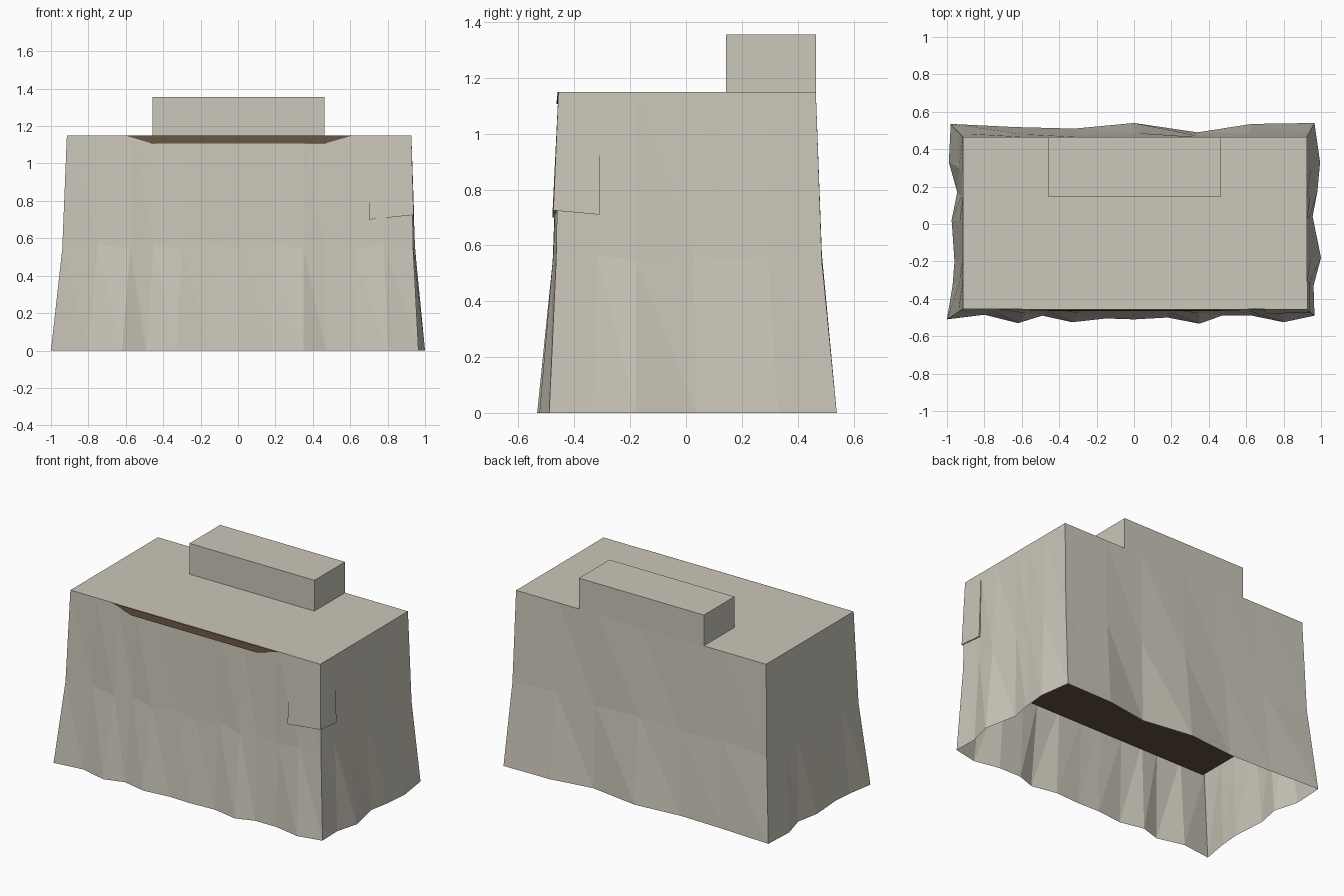
import bpy, bmesh

if "Cube" in bpy.data.objects:
    bpy.data.objects.remove(bpy.data.objects["Cube"])

TOP_Z, MID_Z, BODY_Z = 1.15, 0.555, 0.515
X0, X1, Y0, Y1 = -0.915, 0.925, -0.455, 0.465   # flat top of the cloth


def material(name, rgb):
    mat = bpy.data.materials.new(name)
    mat.diffuse_color = (*rgb, 1)
    mat.use_nodes = True
    mat.node_tree.nodes["Principled BSDF"].inputs["Base Color"].default_value = mat.diffuse_color
    return mat


wood = material("dark_wood", (0.13, 0.085, 0.055))
linen = material("linen", (0.60, 0.57, 0.49))


def finish(name, bm, mat, fix=True):
    if fix:
        bmesh.ops.recalc_face_normals(bm, faces=bm.faces[:])
    me = bpy.data.meshes.new(name)
    bm.to_mesh(me)
    bm.free()
    ob = bpy.data.objects.new(name, me)
    bpy.context.collection.objects.link(ob)
    me.materials.append(mat)
    return ob


def loft(name, low, high, mat):
    """Closed solid between two matching loops of 3D points."""
    bm = bmesh.new()
    a = [bm.verts.new(p) for p in low]
    b = [bm.verts.new(p) for p in high]
    n = len(a)
    for i in range(n):
        j = (i + 1) % n
        bm.faces.new((a[i], a[j], b[j], b[i]))
    bm.faces.new(a[::-1])
    bm.faces.new(b)
    return finish(name, bm, mat)


def rect(x0, x1, y0, y1, z):
    return [(x0, y0, z), (x1, y0, z), (x1, y1, z), (x0, y1, z)]


# Wavy hem of the cloth, one list per side, each starting at a corner
front = [(-1, -.51), (-.8, -.485), (-.62, -.53), (-.49, -.49), (-.33, -.525), (-.15, -.505),
         (0, -.51), (.18, -.5), (.35, -.533), (.47, -.49), (.63, -.49), (.8, -.525)]
right = [(.965, -.49), (.96, -.33), (1, -.18), (.955, .04), (.98, .17), (.995, .33)]
back = [(.965, .54), (.63, .535), (.34, .49), (0, .54), (-.32, .51), (-.63, .518)]
left = [(-.98, .535), (-.99, .33), (-.945, .17), (-.975, .02), (-.96, -.2), (-.97, -.33)]
sides = [front, right, back, left]
corners = [(X0, Y0), (X1, Y0), (X1, Y1), (X0, Y1)]

# Draped cloth: hem, knee and top rings, open below
bm = bmesh.new()
hem, knee, top = [], [], []
for s, pts in enumerate(sides):
    axis = s % 2
    start, end = pts[0][axis], sides[(s + 1) % 4][0][axis]
    c0, c1 = corners[s], corners[(s + 1) % 4]
    for k, (x, y) in enumerate(pts):
        t = ((x, y)[axis] - start) / (end - start)
        tx, ty = (c0[i] + (c1[i] - c0[i]) * t for i in (0, 1))
        hem.append(bm.verts.new((x, y, 0)))
        knee.append(bm.verts.new((tx + (x - tx) * .29, ty + (y - ty) * .29,
                                  MID_Z + (.012 if k % 2 else -.012))))
        top.append(bm.verts.new((tx, ty, TOP_Z)))
n = len(hem)
for low, high in ((hem, knee), (knee, top)):
    for i in range(n):
        j = (i + 1) % n
        bm.faces.new((low[i], low[j], high[i]))
        bm.faces.new((low[j], high[j], high[i]))
bm.faces.new(top)
finish("draped_cloth", bm, linen, fix=False)

# Dark table body hidden under the cloth
loft("table_body", rect(-.92, .925, -.46, .465, BODY_Z),
     rect(-.905, .915, -.445, .455, TOP_Z - .01), wood)

# Dark trim showing at the front top edge
trim = [(-.46, 1.107), (.465, 1.107), (.61, 1.149), (-.60, 1.149)]
loft("front_trim", [(x, -.464 + (z - 1.107) * .1, z) for x, z in trim],
     [(x, -.445, z) for x, z in trim], wood)

# Folded flap over the front right corner
loft("corner_flap", [(.70, -.479, .70), (.939, -.475, .725), (.942, -.31, .71), (.70, -.31, .71)],
     rect(.70, .927, -.457, -.31, TOP_Z - .001), linen)

# Raised block along the back edge
loft("back_block", rect(-.457, .462, .144, .465, TOP_Z),
     rect(-.457, .462, .144, .465, 1.355), linen)
